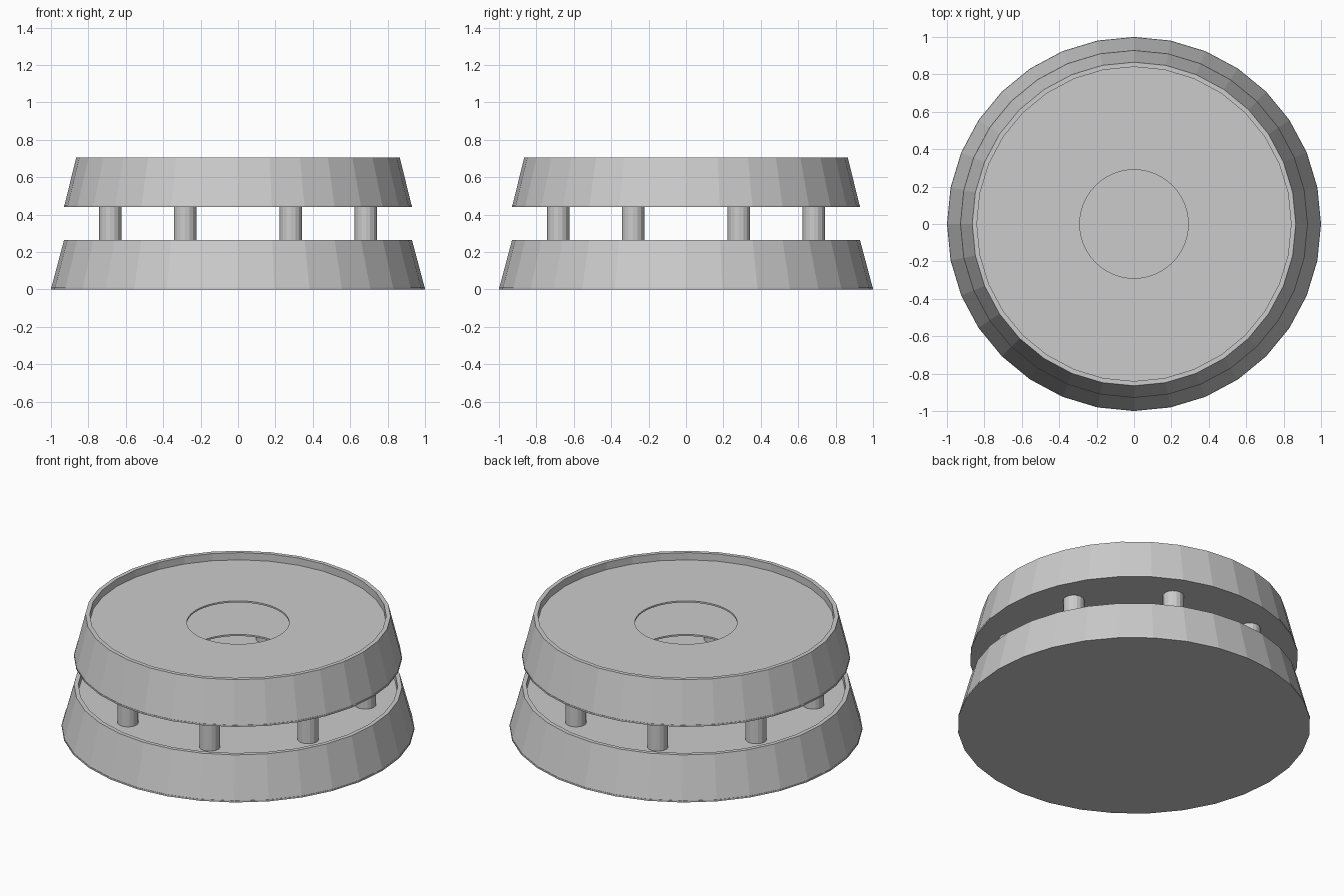
import bpy, bmesh, math

if "Cube" in bpy.data.objects:
    bpy.data.objects.remove(bpy.data.objects["Cube"])

grey = bpy.data.materials.new("plain grey")
grey.diffuse_color = (0.6, 0.6, 0.6, 1)
grey.use_nodes = True
grey.node_tree.nodes["Principled BSDF"].inputs["Base Color"].default_value = grey.diffuse_color

SIDES = 32      # facets of the tiers
N = SIDES * 2   # finer count for the round opening


def ring_points(r, z, is_round):
    """Ring of N points, either a true circle or lying on a 32-gon."""
    pts = []
    for i in range(N):
        k = 1 if is_round or i % 2 == 0 else math.cos(math.pi / SIDES)
        a = 2 * math.pi * i / N
        pts.append((r * k * math.cos(a), r * k * math.sin(a), z))
    return pts


def finish(name, bm):
    bmesh.ops.recalc_face_normals(bm, faces=bm.faces)
    me = bpy.data.meshes.new(name)
    bm.to_mesh(me)
    bm.free()
    me.materials.append(grey)
    ob = bpy.data.objects.new(name, me)
    bpy.context.collection.objects.link(ob)
    return ob


def lathe(name, rings, closed):
    """Join rings (r, z, is_round); closed loops the profile, else cap ends."""
    bm = bmesh.new()
    loops = [[bm.verts.new(p) for p in ring_points(*r)] for r in rings]
    pairs = list(zip(loops, loops[1:]))
    if closed:
        pairs.append((loops[-1], loops[0]))
    else:
        bm.faces.new(loops[0])
        bm.faces.new(loops[-1])
    for a, b in pairs:
        for i in range(N):
            j = (i + 1) % N
            bm.faces.new((a[i], a[j], b[j], b[i]))
    bmesh.ops.dissolve_limit(bm, angle_limit=0.001, verts=bm.verts, edges=bm.edges) if not closed else None
    return finish(name, bm)


HEIGHT, PLATE, RIM, DROP = 0.265, 0.01, 0.025, 0.045


def tier(name, z, r0, r1, hole):
    """Sloped shell with a sunken deck and a thin base plate."""
    top = z + HEIGHT
    deck = top - DROP
    zb = z + PLATE
    lathe(name + "_wall", [(r0 - 0.002, zb, False), (r1, top, False),
                           (r1 - RIM, top, False), (r1 - RIM, deck - PLATE, False),
                           (r0 - RIM, zb, False)], True)
    for part, zz, r in (("_base", z, r0), ("_deck", deck - PLATE, r1 - RIM + 0.005)):
        prof = [(r, zz, False), (r, zz + PLATE, False)]
        if hole:
            lathe(name + part, prof + [(hole, zz + PLATE, True), (hole, zz, True)], True)
        else:
            lathe(name + part, prof, False)


# Lower tier (closed) and upper tier (with a round opening through it)
tier("lower_tier", 0.0, 1.0, 0.93, None)
tier("upper_tier", 0.44, 0.93, 0.865, 0.29)

# Eight round pillars between the tiers
for i in range(8):
    a = math.radians(22.5 + 45 * i)
    bm = bmesh.new()
    bmesh.ops.create_cone(bm, cap_ends=True, segments=16, radius1=0.06, radius2=0.06, depth=0.22)
    ob = finish("pillar_%d" % (i + 1), bm)
    ob.location = (0.74 * math.cos(a), 0.74 * math.sin(a), 0.33)
